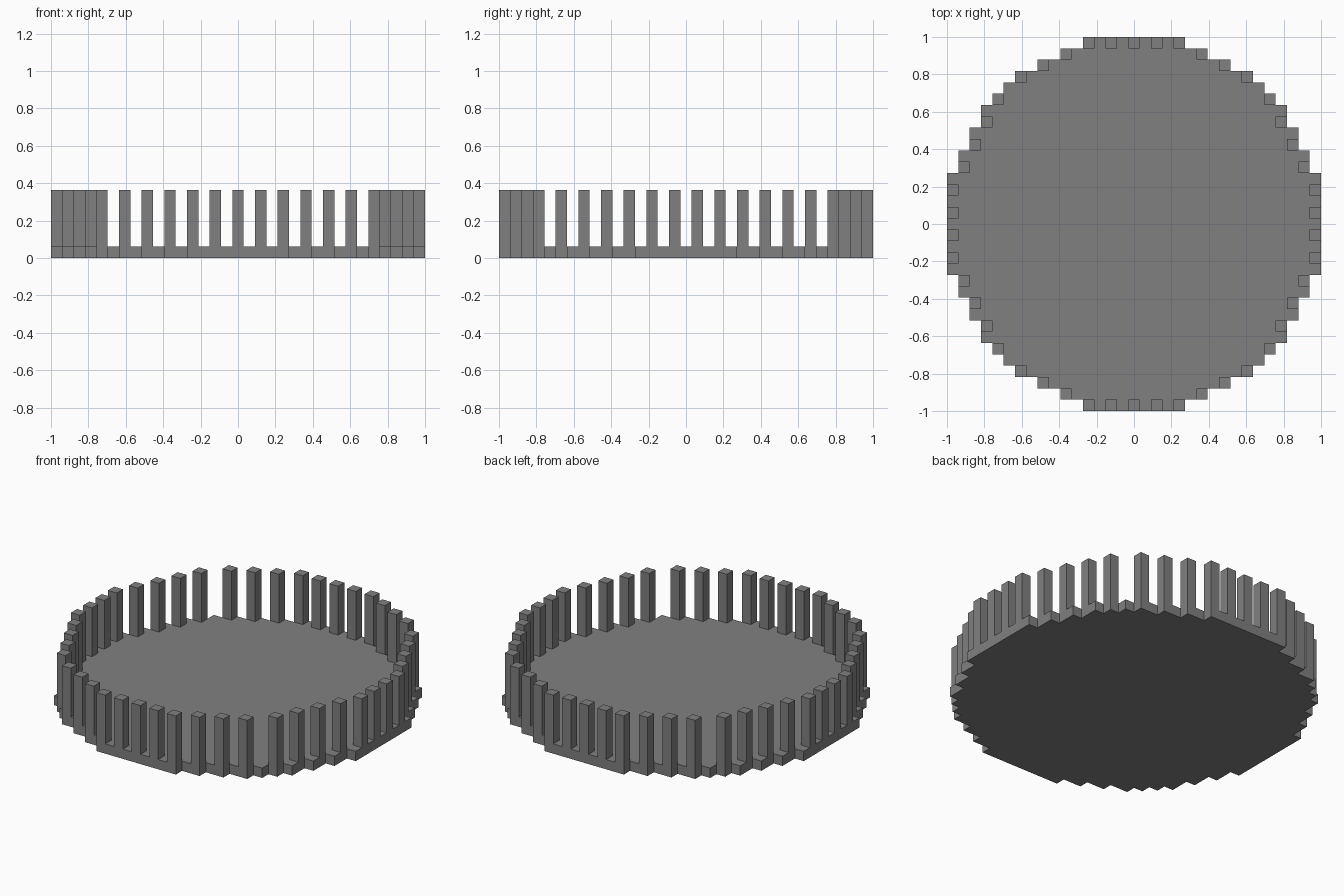
import bpy, bmesh, math
from mathutils import Matrix, Vector

cube = bpy.data.objects.get("Cube")
if cube:
    bpy.data.objects.remove(cube, do_unlink=True)

U = 2 / 33          # size of one block
R = 16.5            # disc radius in blocks
POST_TOP = 6        # overall height in blocks

# Single grey material
grey = bpy.data.materials.new("stone grey")
grey.use_nodes = True
colour = (0.216, 0.216, 0.216, 1)
grey.diffuse_color = colour
bsdf = next(n for n in grey.node_tree.nodes if n.type == 'BSDF_PRINCIPLED')
bsdf.inputs["Base Color"].default_value = colour


def make_object(name, bm):
    bmesh.ops.recalc_face_normals(bm, faces=bm.faces)
    mesh = bpy.data.meshes.new(name)
    bm.to_mesh(mesh)
    bm.free()
    mesh.materials.append(grey)
    obj = bpy.data.objects.new(name, mesh)
    bpy.context.collection.objects.link(obj)
    return obj


# Floor: stepped disc, outlined row by row and extruded one block up
right_side = []
for row in range(-16, 17):
    half = math.floor(math.sqrt(R * R - row * row)) + 0.5
    for y in (row - 0.5, row + 0.5):
        if (half, y) not in right_side:
            right_side.append((half, y))
outline = right_side + [(-x, y) for x, y in reversed(right_side)]

bm = bmesh.new()
face = bm.faces.new([bm.verts.new((x * U, y * U, 0)) for x, y in outline])
top = bmesh.ops.extrude_face_region(bm, geom=[face], use_keep_orig=True)
bmesh.ops.translate(bm, vec=(0, 0, U),
                    verts=[v for v in top["geom"] if isinstance(v, bmesh.types.BMVert)])
bmesh.ops.dissolve_limit(bm, angle_limit=0.01, verts=bm.verts, edges=bm.edges)
make_object("floor_disc", bm)

# Posts: one quadrant of rim positions, mirrored to all four
quadrant = [(0, 16), (2, 16), (4, 16), (6, 15), (8, 14), (10, 13),
            (12, 11), (13, 9), (14, 7), (15, 5), (16, 3), (16, 1)]
spots = sorted({(sx * x, sy * y) for x, y in quadrant
                for sx in (1, -1) for sy in (1, -1)})
height = POST_TOP - 1
bm = bmesh.new()
for x, y in spots:
    centre = Vector((x, y, 1 + height / 2)) * U
    size = Matrix.Diagonal((U, U, height * U, 1))
    bmesh.ops.create_cube(bm, size=1, matrix=Matrix.Translation(centre) @ size)
make_object("rim_posts", bm)
